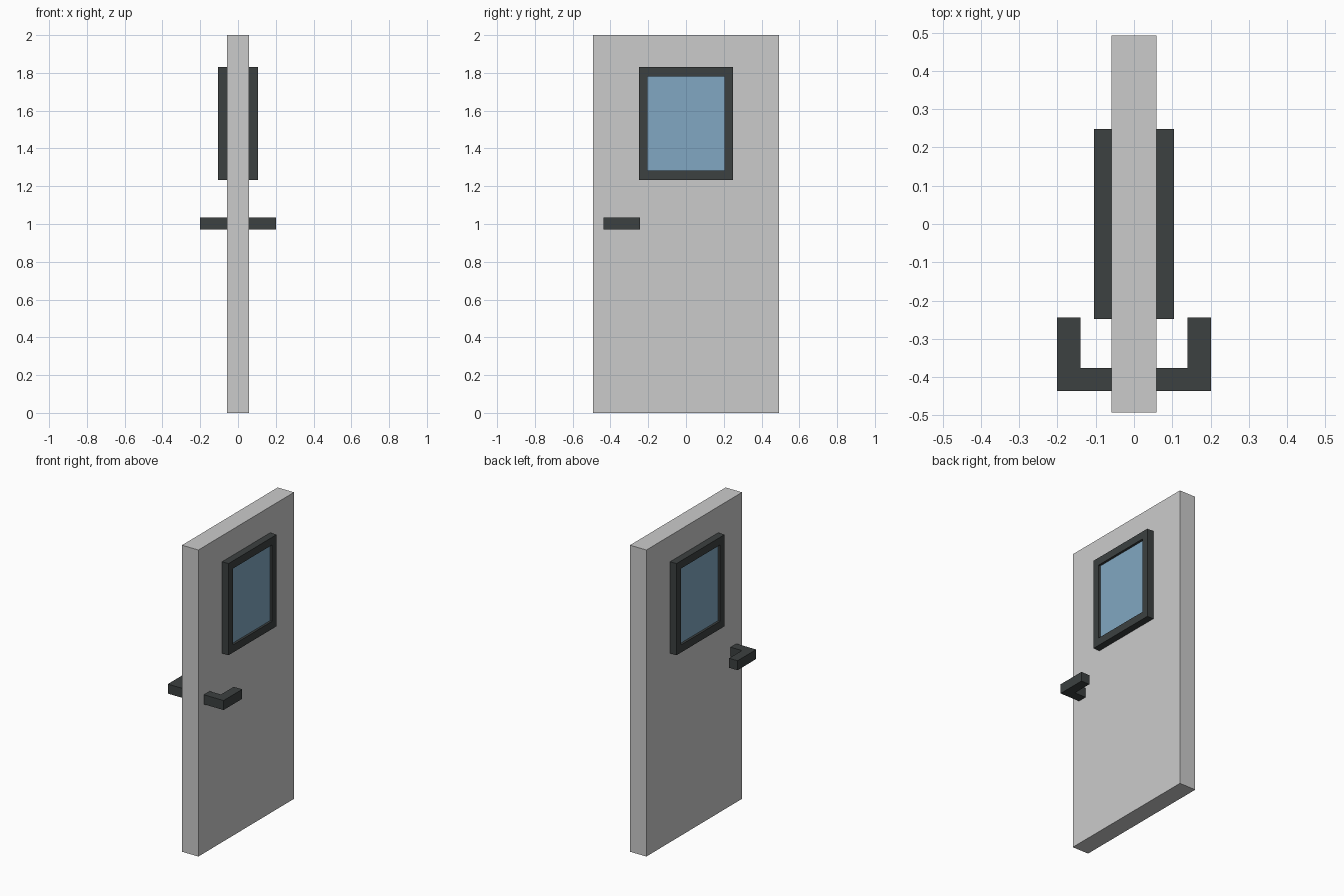
import bpy, bmesh

if "Cube" in bpy.data.objects:
    bpy.data.objects.remove(bpy.data.objects["Cube"])


def material(name, color):
    m = bpy.data.materials.new(name)
    m.diffuse_color = color
    m.use_nodes = True
    m.node_tree.nodes["Principled BSDF"].inputs["Base Color"].default_value = m.diffuse_color
    return m


dark = material("dark_metal", (0.045, 0.052, 0.052, 1))
blue = material("window_glass", (0.22, 0.39, 0.54, 1))


def finish(name, bm, mat=None):
    bmesh.ops.recalc_face_normals(bm, faces=bm.faces)
    me = bpy.data.meshes.new(name)
    bm.to_mesh(me)
    bm.free()
    ob = bpy.data.objects.new(name, me)
    bpy.context.collection.objects.link(ob)
    if mat:
        me.materials.append(mat)
    return ob


def box(name, lo, hi, mat=None):
    bm = bmesh.new()
    bmesh.ops.create_cube(bm, size=1)
    for v in bm.verts:
        v.co = [(a + b) / 2 + c * (b - a) for a, b, c in zip(lo, hi, v.co)]
    return finish(name, bm, mat)


def extrude(bm, faces, vec):
    # Thicken flat faces into a closed solid
    geo = bmesh.ops.extrude_face_region(bm, geom=faces, use_keep_orig=True)["geom"]
    verts = [g for g in geo if isinstance(g, bmesh.types.BMVert)]
    bmesh.ops.translate(bm, verts=verts, vec=vec)


T = 0.059  # half thickness of the door

# Door leaf
box("door_panel", (-T, -0.493, 0), (T, 0.493, 2))

for side, s in (("right", 1), ("left", -1)):
    # Window frame: mitred ring standing proud of the leaf
    bm = bmesh.new()
    rings = [[bm.verts.new((s * T, y, z)) for y, z in
              ((-w, a), (w, a), (w, b), (-w, b))]
             for w, a, b in ((0.248, 1.232, 1.83), (0.203, 1.282, 1.78))]
    outer, inner = rings
    faces = [bm.faces.new((outer[i], outer[(i + 1) % 4], inner[(i + 1) % 4], inner[i]))
             for i in range(4)]
    extrude(bm, faces, (s * 0.046, 0, 0))
    finish("window_frame_" + side, bm, dark)

    # Glass pane, slightly recessed in the frame
    x0, x1 = sorted((s * T, s * 0.09))
    box("window_glass_" + side, (x0, -0.203, 1.282), (x1, 0.203, 1.78), blue)

    # L-shaped lever handle
    bm = bmesh.new()
    profile = ((T, -0.436), (0.201, -0.436), (0.201, -0.244),
               (0.14, -0.244), (0.14, -0.376), (T, -0.376))
    face = bm.faces.new([bm.verts.new((s * x, y, 0.972)) for x, y in profile])
    extrude(bm, [face], (0, 0, 0.062))
    finish("handle_" + side, bm, dark)
